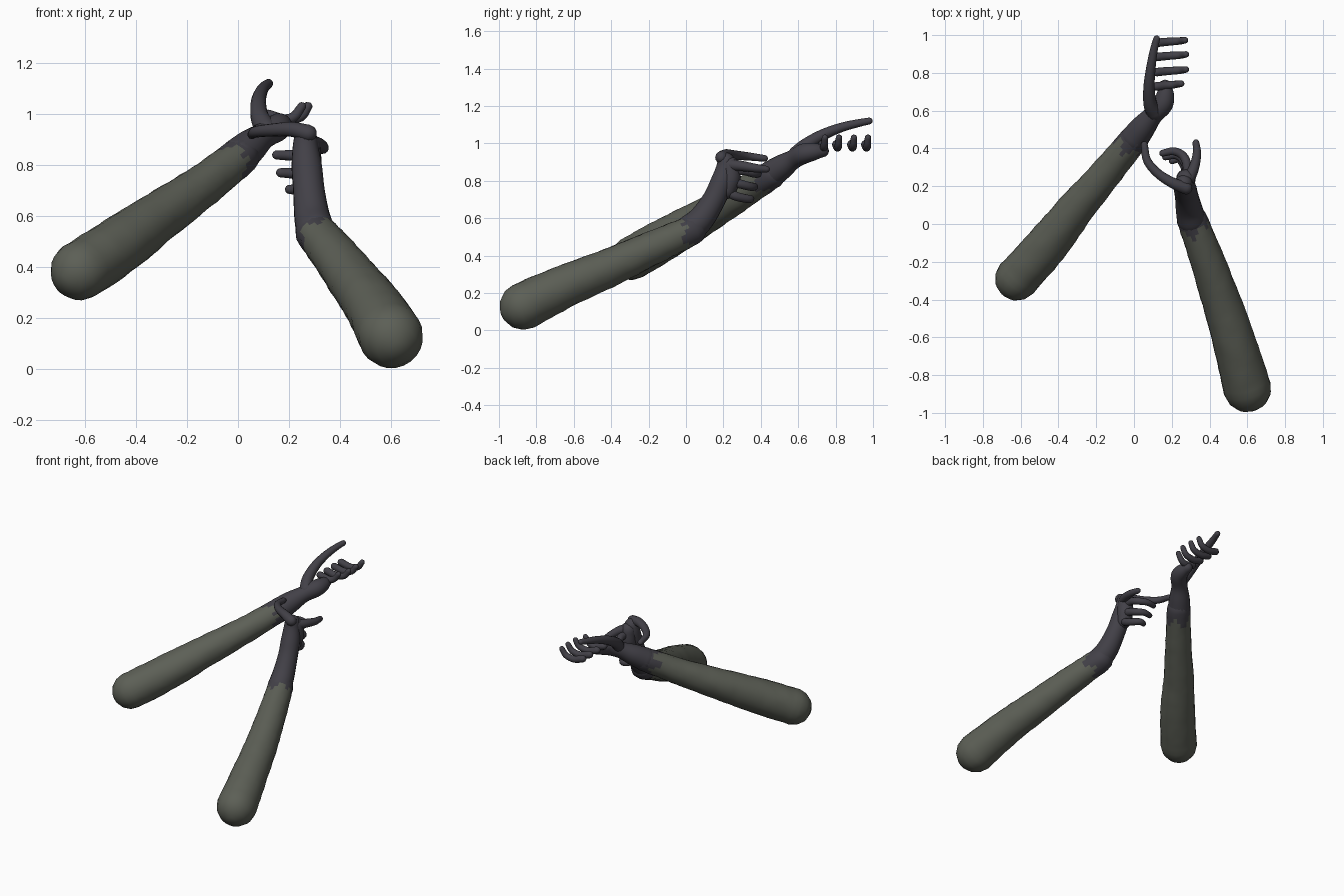
import bpy, bmesh, math, random
from mathutils import Vector

if "Cube" in bpy.data.objects:
    bpy.data.objects.remove(bpy.data.objects["Cube"])

random.seed(4)


def material(name, color):
    m = bpy.data.materials.new(name)
    m.diffuse_color = (*color, 1)
    m.use_nodes = True
    m.node_tree.nodes["Principled BSDF"].inputs["Base Color"].default_value = m.diffuse_color
    return m


SLEEVE = material("olive grey cloth", (0.108, 0.115, 0.093))
GLOVE = material("dark charcoal glove", (0.055, 0.052, 0.064))


def smooth_path(points, steps):
    """Catmull-Rom interpolation of (x, y, z, radius) points."""
    p = [Vector(q) for q in points]
    p = [2 * p[0] - p[1]] + p + [2 * p[-1] - p[-2]]
    out = []
    for i in range(1, len(p) - 2):
        a, b, c, d = p[i - 1:i + 3]
        for s in range(steps):
            t = s / steps
            out.append(0.5 * (2 * b + (c - a) * t + (2 * a - 5 * b + 4 * c - d) * t * t
                              + (3 * b - a - 3 * c + d) * t ** 3))
    return out + [p[-2]]


def tube(name, points, sides=14, steps=5, wobble=0.0, ragged=False):
    """Round-ended tapering tube along a path."""
    path = smooth_path(points, steps)
    pos = [q.to_3d() for q in path]
    rad = [q[3] for q in path]
    tan = [(pos[min(i + 1, len(pos) - 1)] - pos[max(i - 1, 0)]).normalized()
           for i in range(len(pos))]
    angles = [math.radians(a) for a in (75, 50, 25)]
    rings = [(pos[0] - tan[0] * rad[0] * math.sin(a), rad[0] * math.cos(a), tan[0]) for a in angles]
    rings += list(zip(pos, rad, tan))
    rings += [(pos[-1] + tan[-1] * rad[-1] * math.sin(a), rad[-1] * math.cos(a), tan[-1])
              for a in reversed(angles)]
    bm = bmesh.new()
    u = tan[0].orthogonal().normalized()
    prev, loops = tan[0], []
    for k, (c, r, t) in enumerate(rings):
        u = prev.rotation_difference(t) @ u
        prev, v = t, t.cross(u)
        body = wobble if 3 <= k < len(rings) - 3 else 0
        loops.append([bm.verts.new(c + (u * math.cos(a) + v * math.sin(a))
                                   * (r + random.uniform(-body, body)))
                      for a in (2 * math.pi * i / sides for i in range(sides))])
    for k in range(len(loops) - 1):
        for i in range(sides):
            j = (i + 1) % sides
            f = bm.faces.new((loops[k][i], loops[k][j], loops[k + 1][j], loops[k + 1][i]))
            # uneven glove edge at the end of the sleeve
            edge = len(loops) - 6 + round(math.sin(i * 1.3) * 0.9)
            f.material_index = 1 if ragged and k >= edge else 0
    for loop, end in ((loops[0], pos[0] - tan[0] * rad[0]), (loops[-1], pos[-1] + tan[-1] * rad[-1])):
        tip = bm.verts.new(end)
        for i in range(sides):
            f = bm.faces.new((loop[i], loop[(i + 1) % sides], tip))
            f.material_index = 1 if ragged and loop is loops[-1] else 0
    bmesh.ops.recalc_face_normals(bm, faces=bm.faces)
    for f in bm.faces:
        f.smooth = True
    me = bpy.data.meshes.new(name)
    bm.to_mesh(me)
    bm.free()
    for m in ((SLEEVE, GLOVE) if ragged else (GLOVE,)):
        me.materials.append(m)
    ob = bpy.data.objects.new(name, me)
    bpy.context.collection.objects.link(ob)
    return ob


# Sleeves
tube("left_sleeve", [(-0.62, -0.29, 0.385, 0.116), (-0.46, -0.11, 0.49, 0.112),
                     (-0.30, 0.09, 0.605, 0.097), (-0.13, 0.29, 0.725, 0.083),
                     (0.01, 0.46, 0.835, 0.075)], 22, 7, 0.002, True)
tube("right_sleeve", [(0.6, -0.87, 0.13, 0.127), (0.535, -0.64, 0.24, 0.114),
                      (0.46, -0.40, 0.34, 0.102), (0.38, -0.17, 0.445, 0.09),
                      (0.305, 0.03, 0.535, 0.08)], 22, 7, 0.002, True)

# Left hand: wrist, palm and long raised digit
tube("left_glove", [(0.0, 0.45, 0.83, 0.075), (0.05, 0.515, 0.875, 0.066),
                    (0.10, 0.575, 0.915, 0.052), (0.15, 0.63, 0.945, 0.054),
                    (0.165, 0.68, 0.955, 0.048), (0.165, 0.73, 0.96, 0.034)], 18)
tube("left_raised_digit", [(0.11, 0.59, 0.94, 0.045), (0.085, 0.64, 0.99, 0.036),
                           (0.08, 0.73, 1.045, 0.030), (0.09, 0.83, 1.085, 0.025),
                           (0.105, 0.92, 1.108, 0.021), (0.12, 0.98, 1.12, 0.018)])

# Left curled fingers in a row
for n, (y, reach) in enumerate([(0.735, 0.25), (0.81, 0.275), (0.89, 0.275), (0.965, 0.27)]):
    tube(f"left_finger_{n + 1}", [(0.12, y - 0.006, 0.995, 0.023), (0.18, y, 0.978, 0.022),
                                  (reach - 0.03, y + 0.004, 0.99, 0.02),
                                  (reach, y + 0.008, 1.03, 0.017)], 12, 4)

# Right hand: wrist and palm
tube("right_glove", [(0.305, 0.02, 0.54, 0.077), (0.29, 0.085, 0.60, 0.070),
                     (0.278, 0.15, 0.70, 0.062), (0.27, 0.19, 0.79, 0.060),
                     (0.265, 0.21, 0.86, 0.052), (0.265, 0.215, 0.905, 0.046)], 18)
tube("right_palm", [(0.27, 0.22, 0.75, 0.048), (0.275, 0.24, 0.81, 0.052),
                    (0.275, 0.24, 0.88, 0.048)], 16)

# Right bent index and thumb
tube("right_index", [(0.275, 0.19, 0.925, 0.034), (0.21, 0.215, 0.94, 0.029),
                     (0.13, 0.265, 0.937, 0.025), (0.07, 0.335, 0.93, 0.022),
                     (0.055, 0.42, 0.92, 0.018)])
tube("right_thumb", [(0.28, 0.22, 0.885, 0.034), (0.315, 0.29, 0.88, 0.028),
                     (0.333, 0.37, 0.868, 0.023), (0.328, 0.43, 0.862, 0.018)])

# Right curled fingers stacked below the index
for n, (z, dx, dy) in enumerate([(0.84, 0.0, 0.0), (0.77, 0.015, -0.02), (0.705, 0.05, -0.04)]):
    tube(f"right_finger_{n + 1}", [(0.27, 0.22, z * 0.7 + 0.255, 0.028),
                                   (0.283, 0.30 + dy, z + 0.015, 0.025),
                                   (0.26, 0.36 + dy, z, 0.023),
                                   (0.21 + dx * 0.5, 0.385 + dy, z - 0.002, 0.021),
                                   (0.152 + dx, 0.375 + dy, z, 0.018)], 12, 4)
